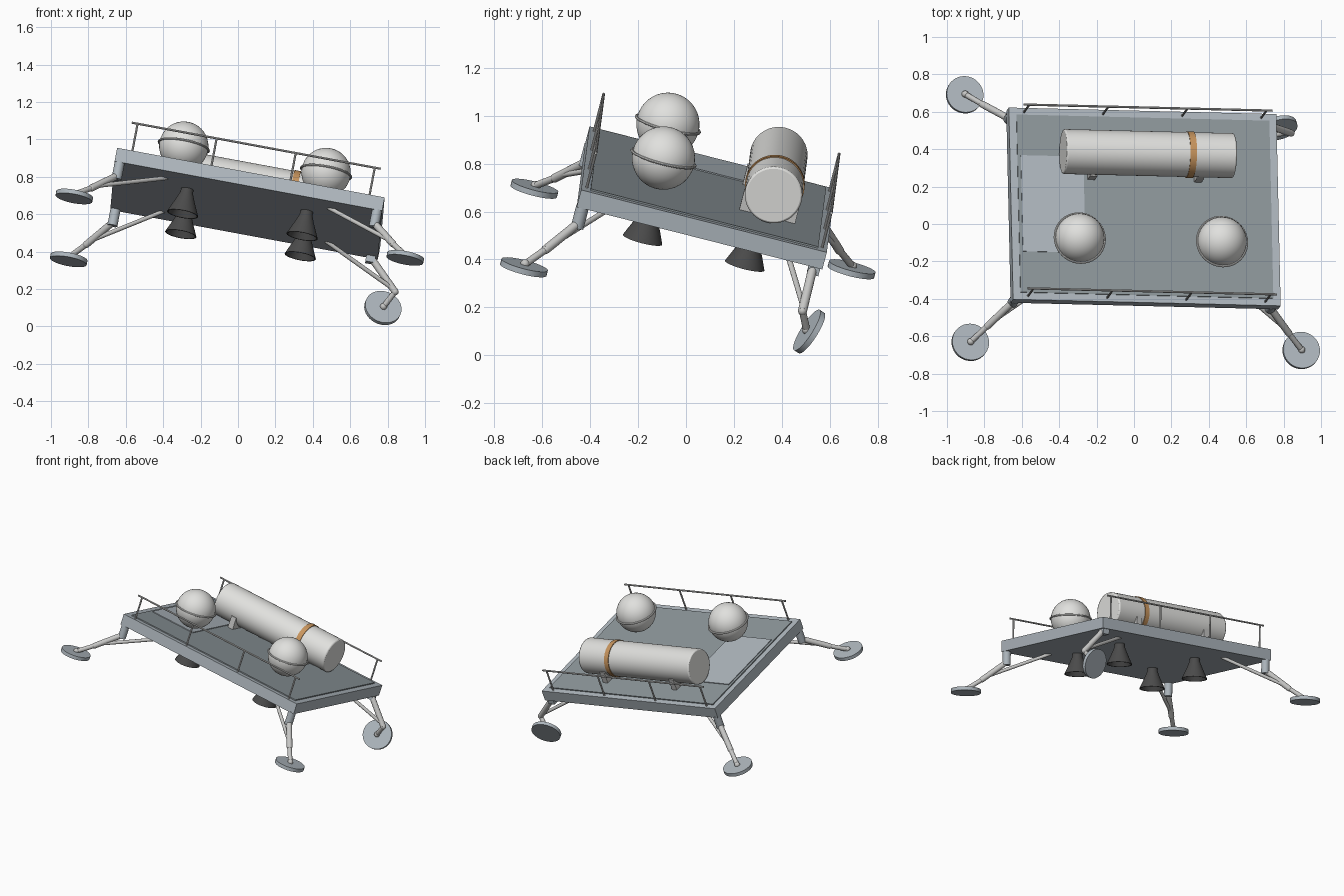
import bpy, bmesh, math
from mathutils import Matrix, Vector

old = bpy.data.objects.get("Cube")
if old:
    bpy.data.objects.remove(old, do_unlink=True)


def material(name, color):
    m = bpy.data.materials.new(name)
    m.use_nodes = True
    m.diffuse_color = (*color, 1)
    m.node_tree.nodes["Principled BSDF"].inputs["Base Color"].default_value = (*color, 1)
    return m


HULL = material("hull blue grey", (0.43, 0.48, 0.52))
PANEL = material("deck panel grey", (0.27, 0.31, 0.33))
WHITE = material("tank white", (0.75, 0.75, 0.73))
STEEL = material("strut light grey", (0.57, 0.57, 0.56))
DARK = material("engine charcoal", (0.07, 0.07, 0.07))
COPPER = material("band copper", (0.58, 0.30, 0.11))

# Tilted frame of the whole lander: origin at the middle of the deck top
u = Vector((1.43, -0.035, -0.265)).normalized()
n = u.cross(Vector((-0.025, 1.025, -0.26))).normalized()
v = n.cross(u)
FRAME = Matrix((u, v, n)).transposed().to_4x4()
FRAME.translation = (0.0575, 0.0925, 0.6925)


def finish(name, bm, mat, smooth=True):
    bmesh.ops.recalc_face_normals(bm, faces=bm.faces[:])
    me = bpy.data.meshes.new(name)
    bm.to_mesh(me)
    bm.free()
    me.materials.append(mat)
    ob = bpy.data.objects.new(name, me)
    bpy.context.collection.objects.link(ob)
    ob.matrix_world = FRAME
    if smooth:
        bpy.ops.object.select_all(action='DESELECT')
        ob.select_set(True)
        bpy.context.view_layer.objects.active = ob
        bpy.ops.object.shade_smooth_by_angle(angle=math.radians(35))
    return ob


def box(name, center, size, mat):
    bm = bmesh.new()
    bmesh.ops.create_cube(bm, matrix=Matrix.Translation(center) @ Matrix.Diagonal((*size, 1)))
    return finish(name, bm, mat, False)


def rod(name, p, q, r, mat, r2=None, sides=20):
    p, q = Vector(p), Vector(q)
    d = q - p
    bm = bmesh.new()
    rot = d.to_track_quat('Z', 'Y').to_matrix().to_4x4()
    bmesh.ops.create_cone(bm, cap_ends=True, segments=sides, radius1=r,
                          radius2=r if r2 is None else r2, depth=d.length,
                          matrix=Matrix.Translation((p + q) / 2) @ rot)
    return finish(name, bm, mat)


def ball(name, center, r, mat, segs=40):
    bm = bmesh.new()
    bmesh.ops.create_uvsphere(bm, u_segments=segs, v_segments=segs // 2, radius=r,
                              matrix=Matrix.Translation(center))
    return finish(name, bm, mat)


def lathe(name, profile, center, mat, steps=40):
    bm = bmesh.new()
    pts = [bm.verts.new(Vector(center) + Vector((r, 0, z))) for r, z in profile]
    edges = [bm.edges.new(pair) for pair in zip(pts, pts[1:])]
    bmesh.ops.spin(bm, geom=pts + edges, cent=center, axis=(0, 0, 1),
                   angle=math.tau, steps=steps, use_merge=True)
    bmesh.ops.remove_doubles(bm, verts=bm.verts[:], dist=0.0001)
    return finish(name, bm, mat)


# Deck with its raised top panel and hatch plate
box("deck", (0, 0, -0.0375), (1.455, 1.058, 0.075), HULL)
box("deck_panel", (0, 0, 0.002), (1.375, 0.98, 0.01), PANEL)
box("hatch_plate", (-0.5, 0, 0.008), (0.34, 0.53, 0.008), HULL)

# Guard rails along the front and back edges
for side, b in (("front", -0.507), ("back", 0.507)):
    rod(side + "_rail", (-0.677, b, 0.157), (0.677, b, 0.157), 0.006, STEEL, sides=10)
    for i in range(4):
        a = -0.645 + 0.43 * i
        rod(f"{side}_rail_post_{i + 1}", (a, b, 0), (a, b, 0.157), 0.006, STEEL, sides=10)

# Spherical tanks with an equator ring
for side, a in (("right", -0.387), ("left", 0.387)):
    c = (a, -0.222, 0.154)
    ball(side + "_sphere_tank", c, 0.132, WHITE)
    ring = [(0.136 + 0.006 * math.cos(t), 0.006 * math.sin(t))
            for t in (math.tau * k / 8 for k in range(9))]
    lathe(side + "_sphere_ring", ring, c, WHITE)

# Long cylindrical tank, its band and cradles
tank = rod("long_tank", (-0.4625, 0.26, 0.13), (0.4625, 0.26, 0.13), 0.12, WHITE, sides=48)
bevel = tank.modifiers.new("rounded_ends", 'BEVEL')
bevel.width = 0.008
bevel.segments = 2
bevel.limit_method = 'ANGLE'
rod("tank_band", (0.208, 0.26, 0.13), (0.243, 0.26, 0.13), 0.1245, COPPER, sides=48)
for side, a in (("right", -0.29), ("left", 0.29)):
    box(side + "_tank_cradle", (a, 0.26, 0.045), (0.04, 0.24, 0.09), STEEL)

# Four engine bells with hollow mouths
bell = [(0, -0.07), (0.032, -0.07), (0.036, -0.10), (0.054, -0.145),
        (0.072, -0.185), (0.085, -0.215), (0.078, -0.215), (0.045, -0.14), (0, -0.13)]
for sx in (-1, 1):
    for sy in (-1, 1):
        name = ("front" if sy < 0 else "back") + ("_right" if sx < 0 else "_left")
        lathe(name + "_engine", bell, (sx * 0.325, sy * 0.22, 0), DARK)

# Landing legs; the back left one is buckled with a turned pad
for sx in (-1, 1):
    for sy in (-1, 1):
        name = ("front" if sy < 0 else "back") + ("_right" if sx < 0 else "_left")
        brace_top = Vector((sx * 0.44, sy * 0.36, -0.07))
        if sx > 0 and sy > 0:
            top = Vector((0.68, 0.49, -0.07))
            knee = Vector((0.852, 0.489, -0.243))
            foot = Vector((0.803, 0.538, -0.33))
            axis = FRAME.to_3x3().inverted() @ Vector((0.24, -0.82, 0.52)).normalized()
            brace_end = knee.lerp(top, 0.08)
            box(name + "_leg_bracket", (0.69, 0.495, -0.09), (0.05, 0.05, 0.04), HULL)
        else:
            top = Vector((sx * 0.70, sy * 0.505, -0.145))
            foot = Vector((sx * 0.9, sy * 0.683, -0.345))
            knee = top.lerp(foot, 0.6)
            axis = Vector((0, 0, 1))
            brace_end = top.lerp(foot, 0.5)
            rod(name + "_leg_bracket", (top.x, top.y, -0.07), (top.x, top.y, -0.165),
                0.027, HULL)
        rod(name + "_leg_upper", top, knee, 0.019, STEEL)
        ball(name + "_leg_knee", knee, 0.019, STEEL, 16)
        rod(name + "_leg_lower", knee, foot + axis * 0.012, 0.015, STEEL)
        ball(name + "_leg_ankle", foot + axis * 0.014, 0.019, STEEL, 16)
        rod(name + "_leg_brace", brace_top, brace_end, 0.0115, STEEL)
        rod(name + "_foot_pad", foot - axis * 0.013, foot + axis * 0.011, 0.1, HULL,
            sides=36)
